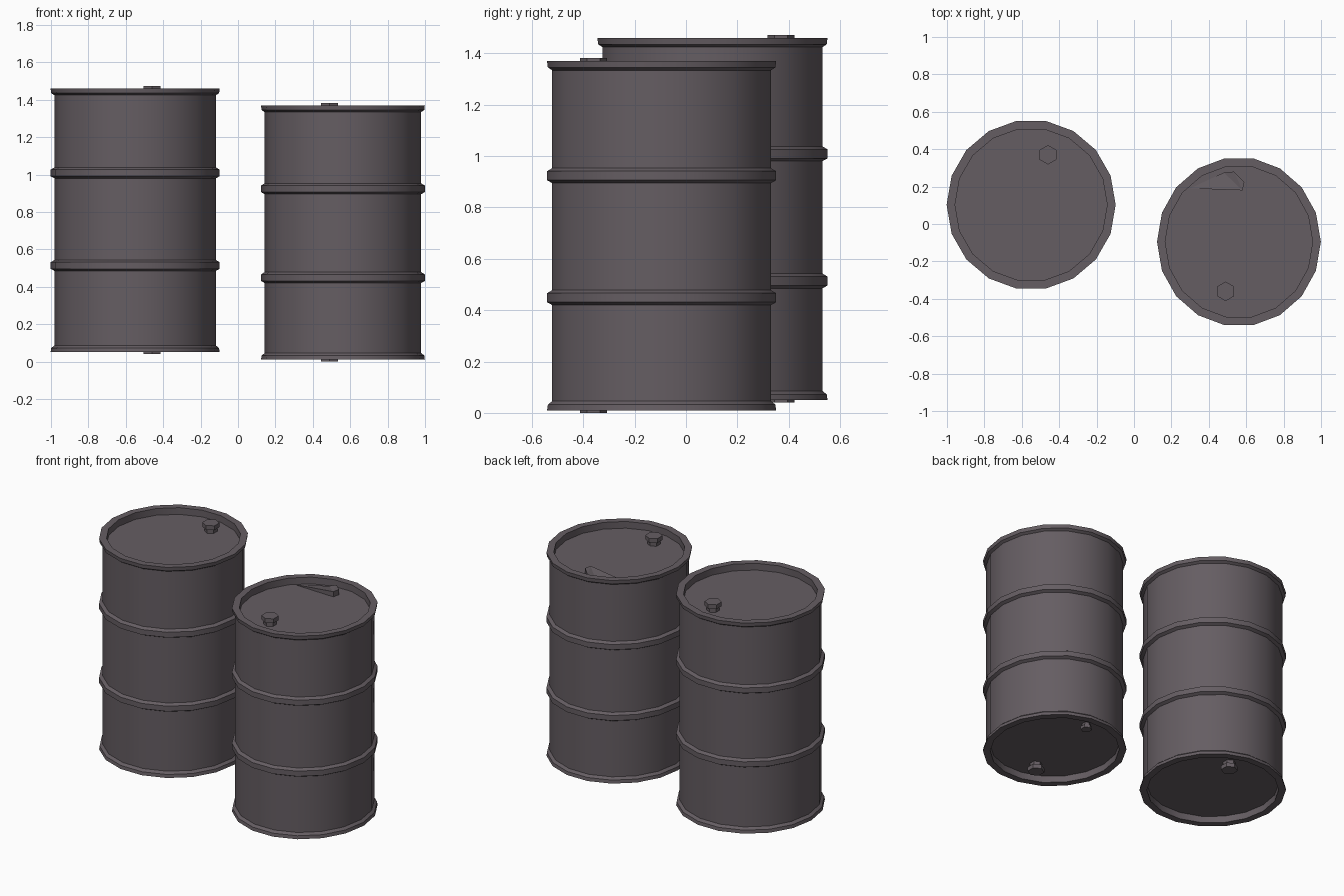
import bpy, bmesh, math

if "Cube" in bpy.data.objects:
    bpy.data.objects.remove(bpy.data.objects["Cube"])

SIDES = 18
metal = bpy.data.materials.new("dark drum metal")
metal.diffuse_color = (0.13, 0.11, 0.123, 1)
metal.use_nodes = True
metal.node_tree.nodes["Principled BSDF"].inputs["Base Color"].default_value = metal.diffuse_color


def finish(bm, name):
    bmesh.ops.recalc_face_normals(bm, faces=bm.faces)
    me = bpy.data.meshes.new(name)
    bm.to_mesh(me)
    bm.free()
    ob = bpy.data.objects.new(name, me)
    bpy.context.collection.objects.link(ob)
    me.materials.append(metal)
    return ob


def smooth(ob):
    bpy.ops.object.select_all(action='DESELECT')
    ob.select_set(True)
    bpy.context.view_layer.objects.active = ob
    bpy.ops.object.shade_smooth_by_angle(angle=math.radians(28))


def drum(name, cx, cy, rx, ry, z0, z1, ribs):
    # profile as (fraction of rim radius, height), from lower to upper lid
    body, lip, dep = 0.955, 0.9, 0.045
    prof = [(lip, z0 + dep), (lip, z0), (1, z0), (0.993, z0 + 0.022), (body, z0 + 0.036)]
    for z in ribs:
        prof += [(body, z - 0.03), (1, z - 0.019), (1, z + 0.016), (body, z + 0.028)]
    prof += [(body, z1 - 0.036), (0.993, z1 - 0.025), (1, z1), (lip, z1), (lip, z1 - dep)]
    bm = bmesh.new()
    rings = []
    for f, z in prof:
        rings.append([bm.verts.new((cx + rx * f * math.cos(a), cy + ry * f * math.sin(a), z))
                      for a in (2 * math.pi * i / SIDES for i in range(SIDES))])
    for lo, hi in zip(rings, rings[1:]):
        for i in range(SIDES):
            j = (i + 1) % SIDES
            bm.faces.new((lo[i], lo[j], hi[j], hi[i]))
    bm.faces.new(rings[0])
    bm.faces.new(rings[-1])
    smooth(finish(bm, name))


def bung(name, x, y, z_lid, z_top, r=0.052):
    # narrow neck with a wider six-sided cap
    s = z_top - z_lid
    for part, rad, a, b in (("neck", r * 0.75, -0.1, 0.55), ("cap", r, 0.5, 1.0)):
        bm = bmesh.new()
        bmesh.ops.create_cone(bm, cap_ends=True, segments=6, radius1=rad, radius2=rad,
                              depth=abs(s) * (b - a))
        bmesh.ops.translate(bm, verts=bm.verts, vec=(x, y, z_lid + s * (a + b) / 2))
        finish(bm, name + "_" + part)


# drums
drum("left_drum", -0.55, 0.103, 0.452, 0.455, 0.05, 1.46, (0.515, 1.01))
drum("right_drum", 0.561, -0.095, 0.438, 0.453, 0.01, 1.37, (0.45, 0.925))

# bungs on lids and undersides
bung("left_top_bung", -0.46, 0.37, 1.415, 1.472)
bung("left_bottom_bung", -0.46, 0.37, 0.095, 0.04)
bung("right_top_bung", 0.49, -0.36, 1.325, 1.382)
bung("right_bottom_bung", 0.49, -0.36, 0.055, 0.0)
bung("right_bottom_small_bung", 0.57, 0.22, 0.055, 0.015, 0.035)

# bent wedge-shaped plug on the right lid
outline = [(0.3, 0.19, 0.002), (0.58, 0.18, 0.035), (0.59, 0.225, 0.035),
           (0.535, 0.28, 0.03), (0.48, 0.275, 0.01)]
bm = bmesh.new()
low = [bm.verts.new((x, y, 1.32)) for x, y, h in outline]
top = [bm.verts.new((x, y, 1.325 + h)) for x, y, h in outline]
bm.faces.new(low)
bmesh.ops.triangulate(bm, faces=[bm.faces.new(top)])
for i in range(len(low)):
    j = (i + 1) % len(low)
    bm.faces.new((low[i], low[j], top[j], top[i]))
finish(bm, "right_lid_wedge_plug")
